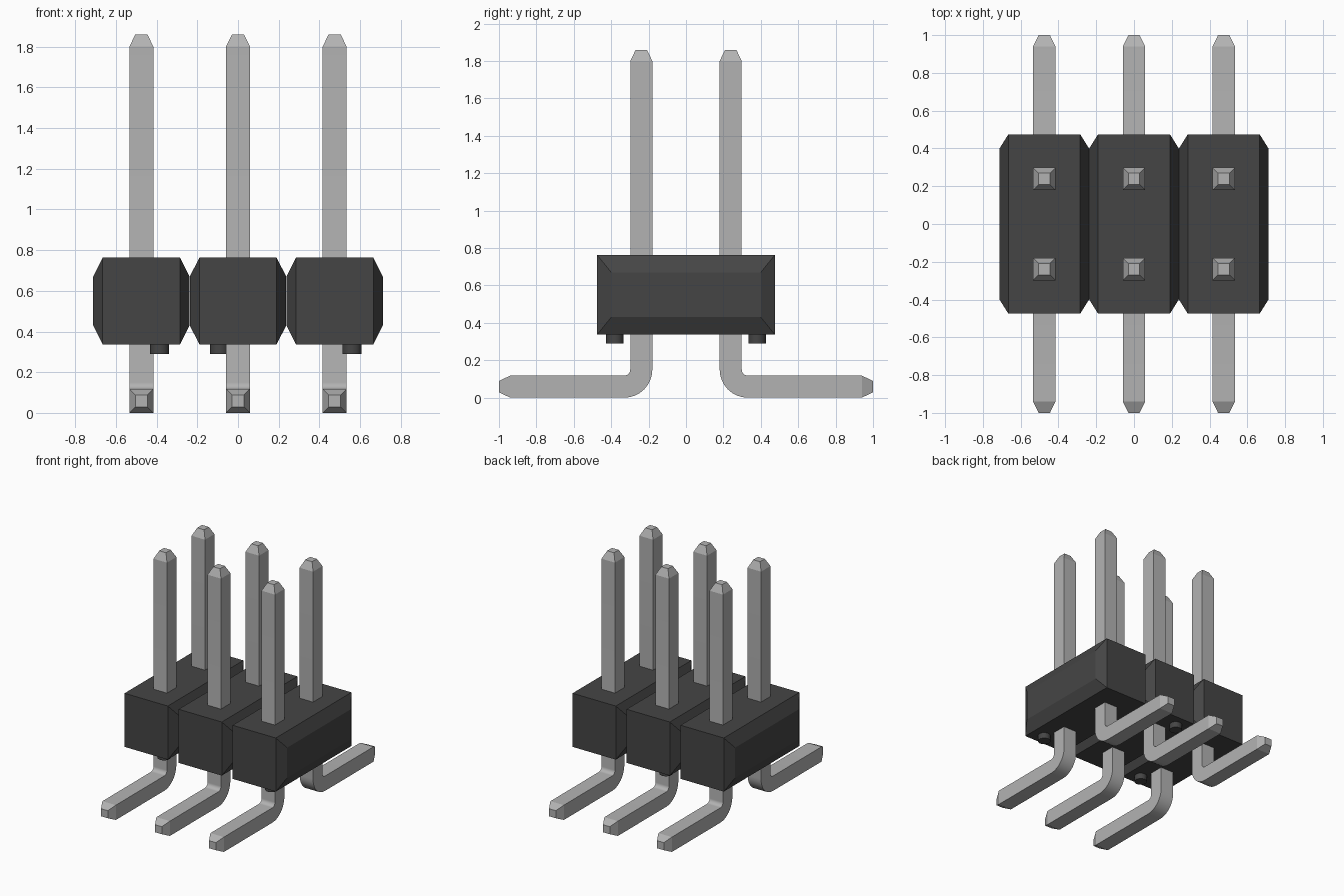
import bpy, bmesh, math
from mathutils import Vector

cube = bpy.data.objects.get("Cube")
if cube:
    bpy.data.objects.remove(cube)

PITCH = 0.475


def make_material(name, value, metallic=0.0):
    mat = bpy.data.materials.new(name)
    mat.use_nodes = True
    color = (value, value, value, 1)
    mat.diffuse_color = color
    mat.node_tree.nodes["Principled BSDF"].inputs["Base Color"].default_value = color
    return mat


plastic = make_material("black plastic", 0.06)
metal = make_material("grey metal", 0.45)


def loft(name, rings, mat):
    """Skin a list of four-point rings and cap both ends."""
    bm = bmesh.new()
    loops = [[bm.verts.new(p) for p in ring] for ring in rings]
    for a, b in zip(loops, loops[1:]):
        for i in range(4):
            j = (i + 1) % 4
            bm.faces.new((a[i], a[j], b[j], b[i]))
    bm.faces.new(loops[0])
    bm.faces.new(loops[-1])
    bmesh.ops.recalc_face_normals(bm, faces=bm.faces)
    mesh = bpy.data.meshes.new(name)
    bm.to_mesh(mesh)
    bm.free()
    mesh.materials.append(mat)
    obj = bpy.data.objects.new(name, mesh)
    bpy.context.collection.objects.link(obj)
    return obj


def smooth(obj, angle):
    bpy.ops.object.select_all(action="DESELECT")
    obj.select_set(True)
    bpy.context.view_layer.objects.active = obj
    bpy.ops.object.shade_smooth_by_angle(angle=math.radians(angle))


# Housing blocks with tapered side faces
def housing_block(name, x):
    rings = []
    for dx, hy, hz in ((-0.237, 0.40, 0.12), (-0.19, 0.475, 0.213),
                       (0.19, 0.475, 0.213), (0.237, 0.40, 0.12)):
        rings.append([(x + dx, sy * hy, 0.55 + sz * hz)
                      for sy, sz in ((-1, -1), (1, -1), (1, 1), (-1, 1))])
    loft(name, rings, plastic)


# Square pins: straight post, rounded bend, flat foot, tapered ends
def pin(name, x, side):
    half, tip, radius, bend = 0.059, 0.03, 0.091, 0.15
    path = [(0.239, 1.86, 0, tip), (0.239, 1.80, 0, half)]
    steps = 8
    for i in range(steps + 1):
        a = math.pi / 2 * i / steps
        path.append((0.33 - radius * math.cos(a), bend - radius * math.sin(a), a, half))
    path += [(0.94, 0.059, math.pi / 2, half), (1.0, 0.059, math.pi / 2, tip)]
    rings = []
    for y, z, a, h in path:
        across = Vector((0, math.cos(a), math.sin(a))) * h
        ring = []
        for sx, sn in ((-1, -1), (1, -1), (1, 1), (-1, 1)):
            p = Vector((x + sx * h, y, z)) + across * sn
            ring.append((p.x, p.y * side, p.z))
        rings.append(ring)
    smooth(loft(name, rings, metal), 20)


for label, col in (("right", -1), ("middle", 0), ("left", 1)):
    housing_block(f"housing_block_{label}", col * PITCH)
    pin(f"front_pin_{label}", col * PITCH, -1)
    pin(f"back_pin_{label}", col * PITCH, 1)

# Round standoff pegs under the housing
for label, x, y in (("right", -0.385, -0.38), ("middle", -0.09, 0.38), ("left", 0.56, -0.38)):
    bpy.ops.mesh.primitive_cylinder_add(vertices=24, radius=0.047, depth=0.08,
                                        location=(x, y, 0.33))
    peg = bpy.context.object
    peg.name = f"standoff_peg_{label}"
    peg.data.materials.append(plastic)
    smooth(peg, 30)
